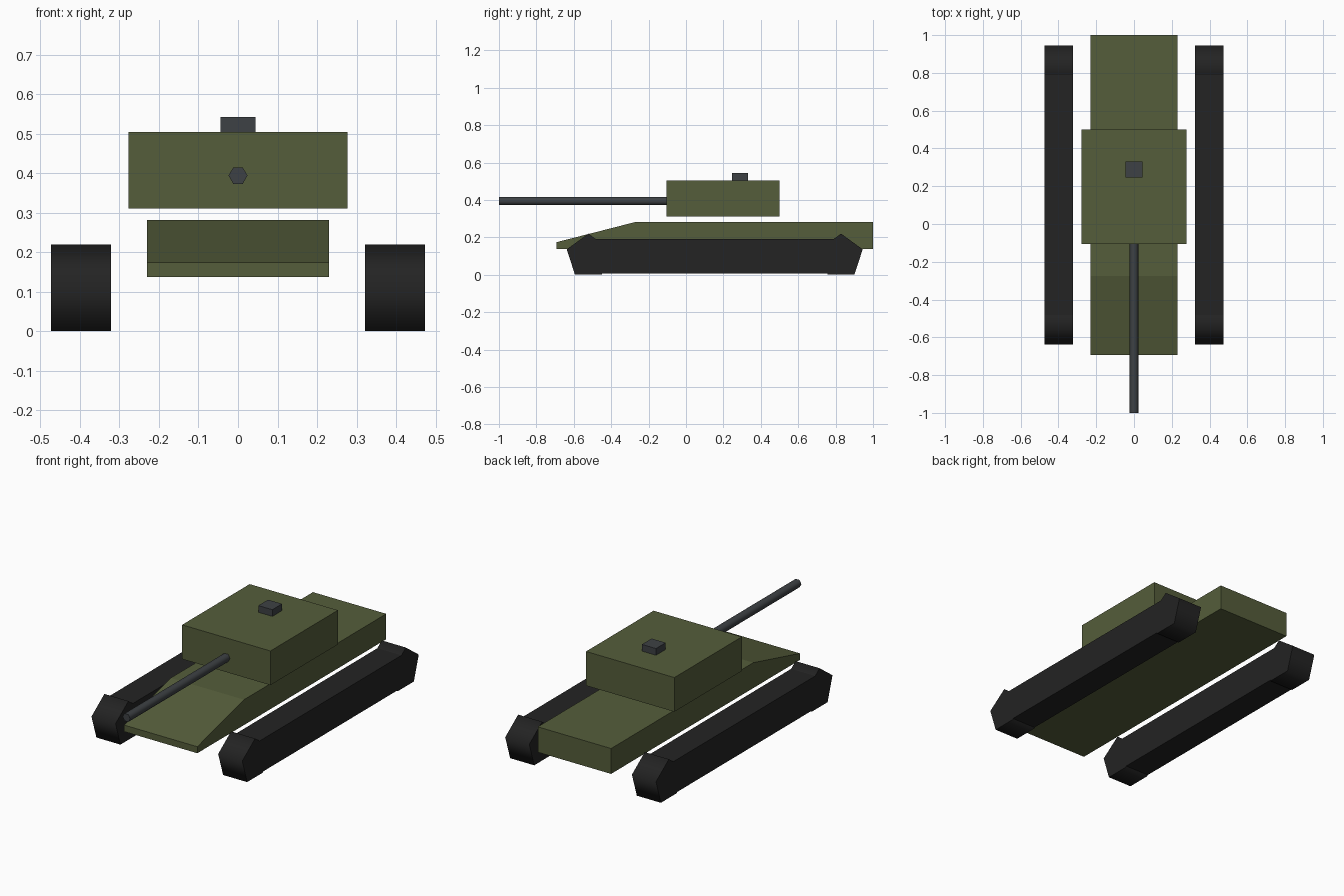
import bpy, bmesh, math
from mathutils import Vector

cube = bpy.data.objects.get("Cube")
if cube:
    bpy.data.objects.remove(cube, do_unlink=True)


def material(name, rgb):
    mat = bpy.data.materials.new(name)
    mat.use_nodes = True
    mat.diffuse_color = (*rgb, 1)
    mat.node_tree.nodes["Principled BSDF"].inputs["Base Color"].default_value = (*rgb, 1)
    return mat


olive = material("olive green", (0.09, 0.11, 0.043))
steel = material("gun metal", (0.047, 0.053, 0.058))
rubber = material("track black", (0.017, 0.017, 0.017))


def prism(name, profile, depth, mat, smooth=False):
    """Extrude a closed outline of 3D points along a depth vector."""
    bm = bmesh.new()
    face = bm.faces.new([bm.verts.new(p) for p in profile])
    result = bmesh.ops.extrude_face_region(bm, geom=[face], use_keep_orig=True)
    top = [v for v in result["geom"] if isinstance(v, bmesh.types.BMVert)]
    bmesh.ops.translate(bm, verts=top, vec=Vector(depth))
    bmesh.ops.recalc_face_normals(bm, faces=bm.faces)
    mesh = bpy.data.meshes.new(name)
    bm.to_mesh(mesh)
    bm.free()
    mesh.materials.append(mat)
    obj = bpy.data.objects.new(name, mesh)
    bpy.context.collection.objects.link(obj)
    if smooth:
        bpy.ops.object.select_all(action="DESELECT")
        obj.select_set(True)
        bpy.context.view_layer.objects.active = obj
        bpy.ops.object.shade_smooth_by_angle(angle=math.radians(80))
    return obj


def box(name, x, y, z, mat):
    """Box from (min, max) pairs on each axis."""
    outline = [(x[0], y[0], z[0]), (x[0], y[1], z[0]), (x[0], y[1], z[1]), (x[0], y[0], z[1])]
    return prism(name, outline, (x[1] - x[0], 0, 0), mat)


def ring(sides, radius, start):
    step = math.tau / sides
    return [(radius * math.cos(start + i * step), radius * math.sin(start + i * step))
            for i in range(sides)]


# Hull with sloped front plate
hull_side = [(-0.693, 0.137), (-0.693, 0.174), (-0.275, 0.281), (1, 0.281), (1, 0.137)]
prism("hull", [(-0.23, y, z) for y, z in hull_side], (0.46, 0, 0), olive)

# Turret, hatch and gun
box("turret", (-0.277, 0.277), (-0.105, 0.5), (0.311, 0.505), olive)
box("hatch", (-0.044, 0.044), (0.245, 0.332), (0.5, 0.543), steel)
prism("gun_barrel", [(x, -1, 0.394 + z) for x, z in ring(6, 0.024, 0)],
      (0, 0.95, 0), steel, smooth=True)

# Tracks: a flat run between five-sided end wheels
wheel_z, front_y, rear_y = 0.0985, -0.522, 0.829
for side, x in (("left", 0.322), ("right", -0.473)):
    box(side + "_track_run", (x, x + 0.151), (front_y, rear_y), (0.006, 0.191), rubber)
    for end, y in (("front", front_y), ("rear", rear_y)):
        outline = [(x, y + a, wheel_z + b) for a, b in ring(5, 0.1215, math.pi / 2)]
        prism(f"{side}_{end}_track_wheel", outline, (0.151, 0, 0), rubber, smooth=True)
